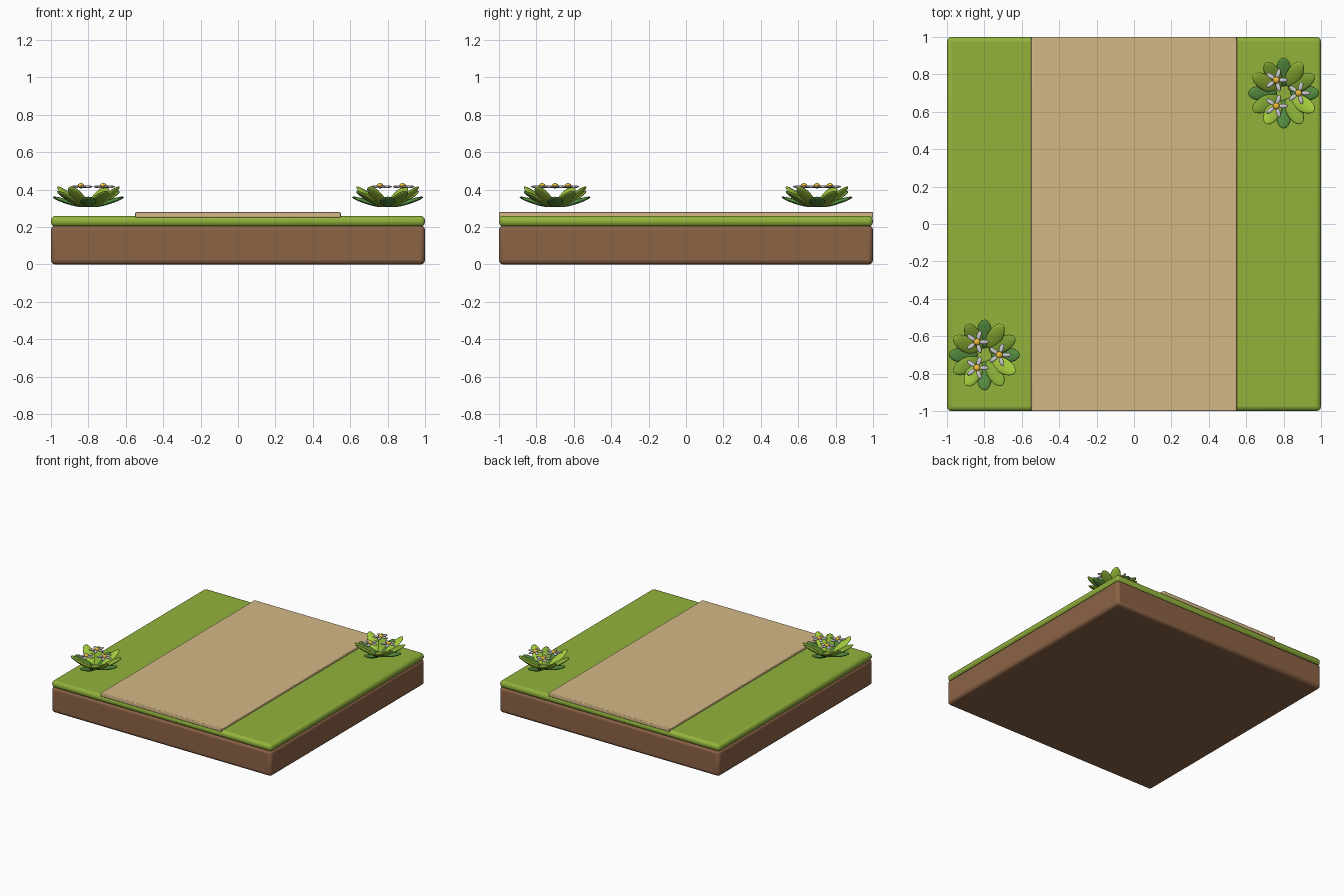
import bpy, bmesh, math
from mathutils import Matrix, Vector

if "Cube" in bpy.data.objects:
    bpy.data.objects.remove(bpy.data.objects["Cube"])


def material(name, rgb):
    m = bpy.data.materials.new(name)
    m.diffuse_color = (*rgb, 1)
    m.use_nodes = True
    m.node_tree.nodes["Principled BSDF"].inputs["Base Color"].default_value = m.diffuse_color
    return m


SOIL = material("soil", (0.26, 0.125, 0.06))
GRASS = material("grass", (0.29, 0.45, 0.045))
SAND = material("sand", (0.66, 0.48, 0.24))
LEAVES = [material("leaf_deep", (0.09, 0.26, 0.05)),
          material("leaf_mid", (0.23, 0.40, 0.035)),
          material("leaf_light", (0.36, 0.58, 0.045))]
PETAL = material("petal", (0.85, 0.85, 0.85))
POLLEN = material("pollen", (0.85, 0.50, 0.04))


def slab(name, half_x, half_y, z0, z1, bevel, mat):
    bpy.ops.mesh.primitive_cube_add(size=1, location=(0, 0, (z0 + z1) / 2))
    o = bpy.context.object
    o.name = name
    o.scale = (2 * half_x, 2 * half_y, z1 - z0)
    bpy.ops.object.transform_apply(location=False, rotation=False, scale=True)
    b = o.modifiers.new("bevel", 'BEVEL')
    b.width, b.segments = bevel, 3
    bpy.ops.object.shade_smooth_by_angle(angle=math.radians(35))
    o.data.materials.append(mat)


def blob_object(name, blobs, mats, location):
    """One smooth object made of transformed unit spheres: (matrix, material index)."""
    bm = bmesh.new()
    for matrix, index in blobs:
        ball = bmesh.ops.create_uvsphere(bm, u_segments=16, v_segments=10, radius=1, matrix=matrix)
        for f in {f for v in ball["verts"] for f in v.link_faces}:
            f.material_index = index
            f.smooth = True
    me = bpy.data.meshes.new(name)
    bm.to_mesh(me)
    bm.free()
    for m in mats:
        me.materials.append(m)
    o = bpy.data.objects.new(name, me)
    o.location = location
    bpy.context.collection.objects.link(o)


def ellipsoid(center, yaw, pitch, size):
    return (Matrix.Translation(center) @ Matrix.Rotation(yaw, 4, 'Z')
            @ Matrix.Rotation(-pitch, 4, 'Y') @ Matrix.Diagonal((*size, 1)))


# Ground layers
slab("soil_block", 1, 1, 0, 0.21, 0.025, SOIL)
slab("grass_layer", 1, 1, 0.203, 0.26, 0.024, GRASS)
slab("sand_path", 0.55, 1, 0.25, 0.28, 0.006, SAND)

# Leaf rosette: twelve leaves in three tilts
leaf_blobs = []
for i in range(12):
    kind = i % 3
    yaw = math.radians(30 * i)
    pitch = math.radians((18, 28, 36)[kind])
    half = (0.082, 0.09, 0.093)[kind]
    mid = 0.19 - half * math.cos(pitch)
    z = (0.335, 0.35, 0.362)[kind]
    leaf_blobs.append((ellipsoid((mid * math.cos(yaw), mid * math.sin(yaw), z),
                                 yaw, pitch, (half, 0.042, 0.012)), kind))

# Three blossoms with five petals each
petal_blobs, heart_blobs = [], []
for k in range(3):
    a = math.tau * k / 3
    c = Vector((0.08 * math.cos(a), 0.08 * math.sin(a), 0.416))
    heart_blobs.append((ellipsoid(c + Vector((0, 0, 0.005)), 0, 0, (0.018, 0.018, 0.014)), 0))
    for p in range(5):
        yaw = math.tau * p / 5
        d = Vector((math.cos(yaw), math.sin(yaw), 0)) * 0.036
        petal_blobs.append((ellipsoid(c + d, yaw, 0, (0.027, 0.012, 0.007)), 0))

for side, s in (("front_left", -1), ("back_right", 1)):
    loc = (0.8 * s, 0.7 * s, 0)
    blob_object(side + "_leaves", leaf_blobs, LEAVES, loc)
    blob_object(side + "_petals", petal_blobs, [PETAL], loc)
    blob_object(side + "_flower_hearts", heart_blobs, [POLLEN], loc)
